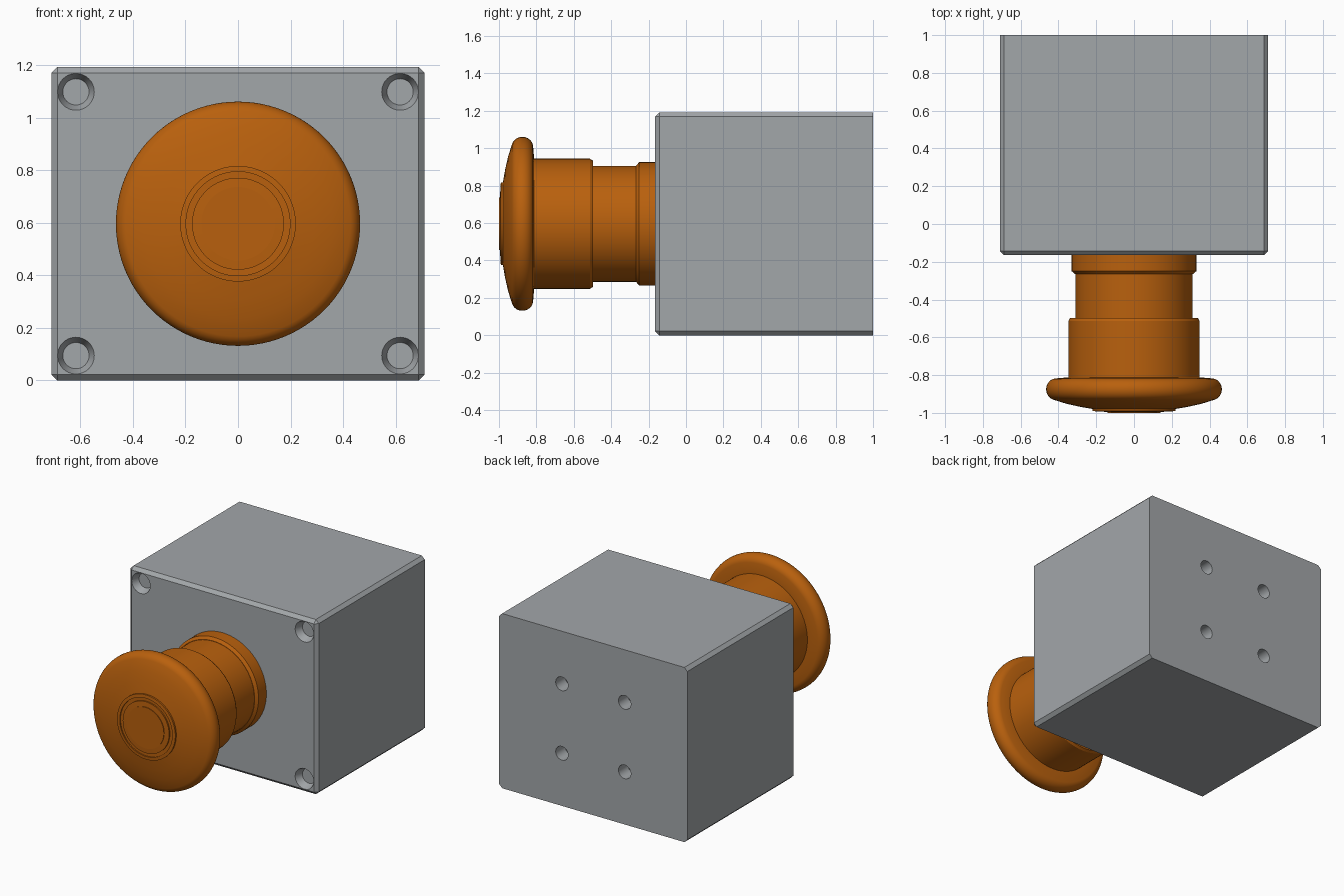
import bpy, bmesh
from math import pi, sin, cos, radians
from mathutils import Matrix

if "Cube" in bpy.data.objects:
    bpy.data.objects.remove(bpy.data.objects["Cube"])

CZ = 0.596            # height of the button axis
W, H = 0.71, 1.192    # box half width, box height
Y0, Y1 = -0.165, 1.0  # box front and back


def material(name, rgb):
    m = bpy.data.materials.new(name)
    m.diffuse_color = (*rgb, 1)
    m.use_nodes = True
    m.node_tree.nodes["Principled BSDF"].inputs["Base Color"].default_value = m.diffuse_color
    return m


orange = material("orange", (0.485, 0.118, 0.004))
grey = material("grey", (0.365, 0.385, 0.40))


def add_object(name, bm, mat=None, smooth=True):
    bmesh.ops.recalc_face_normals(bm, faces=bm.faces)
    me = bpy.data.meshes.new(name)
    bm.to_mesh(me)
    bm.free()
    ob = bpy.data.objects.new(name, me)
    bpy.context.collection.objects.link(ob)
    if mat:
        me.materials.append(mat)
    bpy.ops.object.select_all(action='DESELECT')
    bpy.context.view_layer.objects.active = ob
    ob.select_set(True)
    if smooth:
        bpy.ops.object.shade_smooth_by_angle(angle=radians(25))
    return ob


def lathe(name, profile, steps=96):
    """Turn (radius, y) points around the button axis."""
    bm = bmesh.new()
    vs = [bm.verts.new((r, y, CZ)) for r, y in profile]
    es = [bm.edges.new(p) for p in zip(vs, vs[1:])]
    bmesh.ops.spin(bm, geom=vs + es, cent=(0, 0, CZ), axis=(0, 1, 0),
                   angle=2 * pi, steps=steps, use_duplicate=False)
    bmesh.ops.remove_doubles(bm, verts=bm.verts, dist=1e-5)
    return add_object(name, bm, orange)


def add_hole(bm, x, z, y_a, r_a, y_b, r_b):
    """Cutter cone running along y."""
    m = Matrix.Translation((x, (y_a + y_b) / 2, z)) @ Matrix.Rotation(-pi / 2, 4, 'X')
    bmesh.ops.create_cone(bm, cap_ends=True, segments=32, radius1=r_a, radius2=r_b,
                          depth=y_b - y_a, matrix=m)


# Screw recesses in the front corners and mounting holes in the back
bm = bmesh.new()
for sx in (-1, 1):
    for sz in (-1, 1):
        add_hole(bm, sx * 0.617, CZ + sz * 0.502, Y0 - 0.02, 0.078, Y0 + 0.05, 0.05)
        add_hole(bm, sx * 0.237, CZ + sz * 0.237, Y1 - 0.1, 0.047, Y1 + 0.05, 0.047)
cutter = add_object("hole_cutter", bm, grey, smooth=False)
cutter.hide_render = True

# Box, chamfered everywhere except around the back face
bm = bmesh.new()
bmesh.ops.create_cube(bm, size=1, matrix=Matrix.Translation((0, (Y0 + Y1) / 2, H / 2))
                      @ Matrix.Diagonal((2 * W, Y1 - Y0, H, 1)))
edges = [e for e in bm.edges if any(v.co.y < 0 for v in e.verts)]
bmesh.ops.bevel(bm, geom=edges, offset=0.022, offset_type='OFFSET',
                segments=1, profile=0.5, affect='EDGES')
box = add_object("box", bm, grey, smooth=False)
mod = box.modifiers.new("holes", 'BOOLEAN')
mod.operation = 'DIFFERENCE'
mod.solver = 'EXACT'
mod.object = cutter
bpy.ops.object.modifier_apply(modifier=mod.name)
bpy.ops.object.shade_smooth_by_angle(angle=radians(25))
bpy.data.objects.remove(cutter)

# Stem: base collar, narrow neck, sleeve under the cap
lathe("button_stem", [
    (0, -0.16), (0.33, -0.16), (0.33, -0.25), (0.312, -0.266), (0.31, -0.266),
    (0.31, -0.498), (0.338, -0.498), (0.348, -0.514), (0.348, -0.83), (0, -0.83)])

# Mushroom cap: flat back, round rim, shallow dome, centre disc inside a grooved ring
rim = [(0.41 + 0.055 * cos(a), -0.875 + 0.058 * sin(a))
       for a in (radians(80 - 12.5 * i) for i in range(13))]
dome = [(0.36, -0.951), (0.29, -0.967), (0.22, -0.979)]
centre = [(0.22, -0.99), (0.198, -0.992), (0.198, -0.984), (0.175, -0.984),
          (0.175, -0.993), (0.14, -0.995), (0.14, -1.0), (0, -1.0)]
lathe("button_cap", [(0, -0.812), (0.348, -0.812)] + rim + dome + centre)
